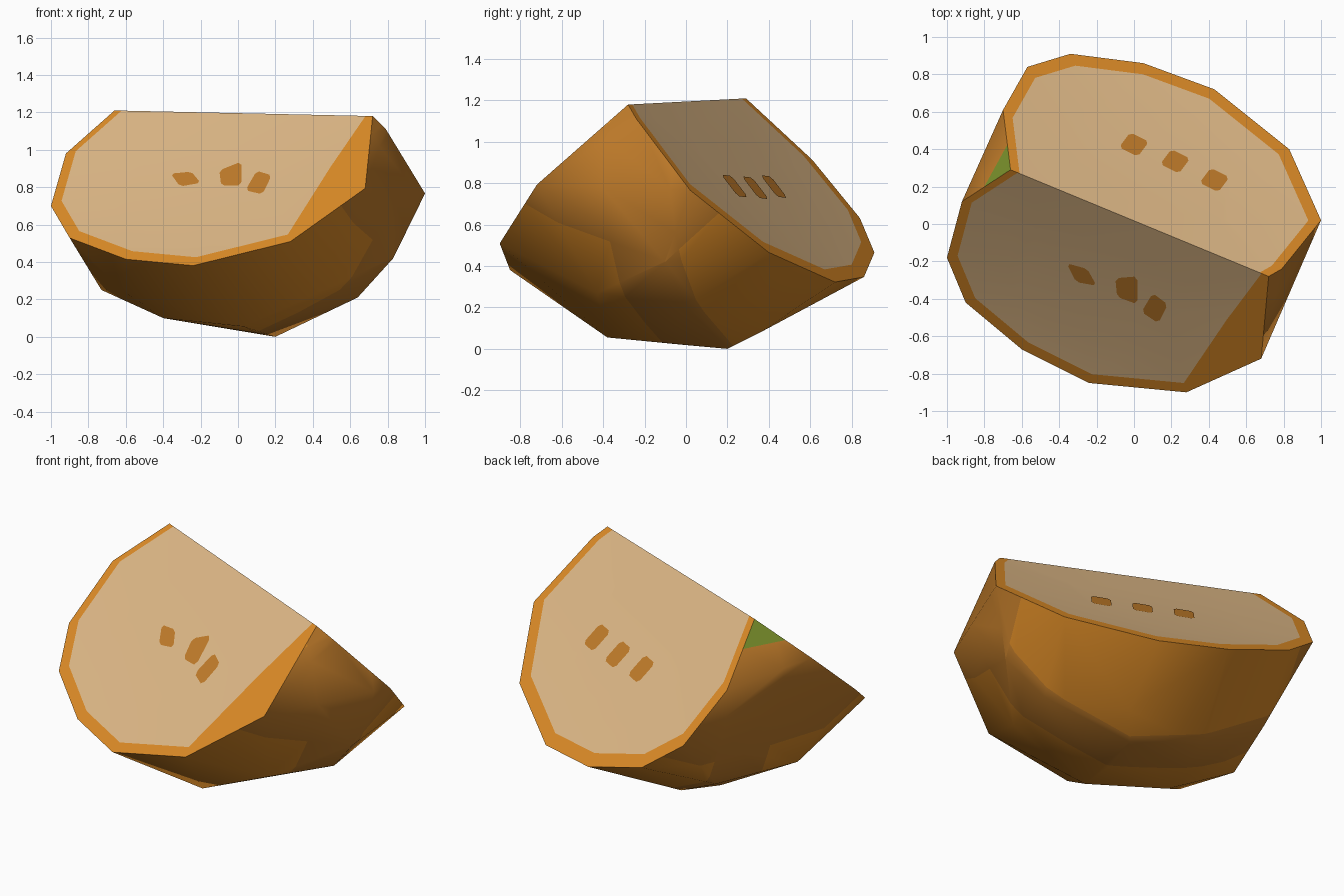
import bpy, bmesh, math
from mathutils import Vector
from mathutils.bvhtree import BVHTree

if "Cube" in bpy.data.objects:
    bpy.data.objects.remove(bpy.data.objects["Cube"])


def material(name, rgb):
    m = bpy.data.materials.new(name)
    m.diffuse_color = (*rgb, 1)
    m.use_nodes = True
    m.node_tree.nodes["Principled BSDF"].inputs["Base Color"].default_value = m.diffuse_color
    return m


BRIGHT = material("bright orange", (0.72, 0.26, 0.02))
SKIN = material("dull orange", (0.53, 0.2, 0.023))
FLESH = material("pale flesh", (0.73, 0.48, 0.24))
GREEN = material("stem green", (0.20, 0.29, 0.025))

# Ridge where the two sloping cut faces meet
LEFT, RIGHT = Vector((-0.66, 0.29, 1.21)), Vector((0.72, -0.28, 1.18))
MID = (LEFT + RIGHT) / 2
ALONG = Vector((RIGHT.x - LEFT.x, RIGHT.y - LEFT.y, 0)).normalized()
BACK = Vector((-ALONG.y, ALONG.x, 0))          # horizontal, square to the ridge
SLOPE = {-1: 0.91, 1: 1.07}                    # front and back cut steepness


def u_of(p):
    return (p - MID).dot(ALONG)


def v_of(p):
    return (p - MID).dot(BACK)


def on_cut(x, y, side):
    p = Vector((x, y, 0))
    p.z = MID.z - 0.02 * u_of(p) - SLOPE[side] * v_of(p) * side
    return p


# Outlines of the cut faces seen from above, from left end to right end
OUTLINE = {
    -1: [(-0.92, 0.12), (-1, -0.18), (-0.9, -0.42), (-0.6, -0.67),
         (-0.24, -0.85), (0.28, -0.9), (0.68, -0.72)],
    1: [(-0.7, 0.61), (-0.57, 0.84), (-0.34, 0.91), (0.05, 0.86),
        (0.43, 0.72), (0.83, 0.4), (1, 0.02), (0.79, -0.24)],
}
RIMS = {s: [LEFT] + [on_cut(x, y, s) for x, y in pts] + [RIGHT]
        for s, pts in OUTLINE.items()}

# Underside points of the rounded skin
UNDER = [(0.2, 0.2, 0), (0.1, -0.02, 0.02), (0.03, -0.38, 0.055), (-0.4, -0.19, 0.1),
         (-0.2, 0.33, 0.07), (-0.4, 0.24, 0.12), (0.33, 0.36, 0.08), (0.64, 0, 0.21),
         (0.5, -0.43, 0.27), (-0.73, -0.02, 0.25), (-0.53, 0.47, 0.25),
         (0.83, -0.1, 0.42), (-0.62, -0.35, 0.25)]


def finish(bm, name, mats, angle=60):
    me = bpy.data.meshes.new(name)
    bm.to_mesh(me)
    bm.free()
    for m in mats:
        me.materials.append(m)
    ob = bpy.data.objects.new(name, me)
    bpy.context.collection.objects.link(ob)
    bpy.ops.object.select_all(action='DESELECT')
    ob.select_set(True)
    bpy.context.view_layer.objects.active = ob
    bpy.ops.object.shade_smooth_by_angle(angle=math.radians(angle))


def face_up(bm):
    bm.normal_update()
    bmesh.ops.reverse_faces(bm, faces=[f for f in bm.faces if f.normal.z < 0])


def slice_at(bm, co, no):
    bmesh.ops.bisect_plane(bm, geom=bm.verts[:] + bm.edges[:] + bm.faces[:],
                           plane_co=co, plane_no=no)


# Skin: hull of rims and underside, with the cut faces left open
bm = bmesh.new()
for p in sorted({tuple(q) for s in RIMS for q in RIMS[s]}) + UNDER:
    bm.verts.new(p)
bmesh.ops.convex_hull(bm, input=bm.verts)
loose = [v for v in bm.verts if not v.link_faces]
bmesh.ops.delete(bm, geom=loose, context='VERTS')
bmesh.ops.recalc_face_normals(bm, faces=bm.faces)


def is_cut(f):
    for s, slope in SLOPE.items():
        n = (BACK * s * slope + ALONG * 0.02 + Vector((0, 0, 1))).normalized()
        if f.normal.dot(n) > 0.999:
            return True
    return False


bmesh.ops.delete(bm, geom=[f for f in bm.faces if is_cut(f)], context='FACES')
# Clean colour borders: cheek patches below each cut, and the green stem scar
PATCH_U, PATCH_FRONT, PATCH_BACK, SCAR_Z = 0.78, -0.08, 0.28, 1.085
for co, no in [(MID + ALONG * PATCH_U, ALONG), (MID - ALONG * PATCH_U, ALONG),
               (MID + BACK * PATCH_BACK, BACK), (MID + BACK * PATCH_FRONT, BACK),
               (Vector((0, 0, SCAR_Z)), Vector((0, 0, 1)))]:
    slice_at(bm, co, no)
for f in bm.faces:
    c = f.calc_center_median()
    if c.z > SCAR_Z and c.x < 0:
        f.material_index = 2
    elif abs(u_of(c)) < PATCH_U and not PATCH_FRONT < v_of(c) < PATCH_BACK:
        f.material_index = 1
finish(bm, "skin", [SKIN, BRIGHT, GREEN])

# Seed mark corners seen from above
MARKS = {
    -1: [[(-0.36, -0.21), (-0.25, -0.24), (-0.2, -0.33), (-0.31, -0.31)],
         [(-0.10, -0.29), (0.02, -0.28), (0.02, -0.43), (-0.09, -0.39)],
         [(0.1, -0.37), (0.18, -0.43), (0.13, -0.53), (0.04, -0.47)]],
    1: [[(x - 0.08, y - 0.01), (x - 0.02, y + 0.07), (x + 0.08, y + 0.02), (x + 0.02, y - 0.06)]
        for x, y in [(0, 0.42), (0.22, 0.33), (0.43, 0.23)]],
}

for side, label in ((-1, "front"), (1, "back")):
    rim = RIMS[side]
    inner = []
    for p in rim:
        k = 0.945 if side < 0 else 0.93
        if side < 0 and p.x > 0.6 and p is not RIGHT:
            k = 0.715                                 # wide margin at front right
        inner.append(MID + (p - MID) * k)

    # Orange border of the cut
    bm = bmesh.new()
    a = [bm.verts.new(p) for p in rim]
    b = [bm.verts.new(p) for p in inner]
    for i in range(len(rim) - 1):
        bm.faces.new((a[i], a[i + 1], b[i + 1], b[i]))
    face_up(bm)
    finish(bm, label + "_rim", [BRIGHT])

    # Pale flesh, very slightly hollow in the middle
    bm = bmesh.new()
    centre = sum(inner, Vector()) / len(inner)
    outer = [bm.verts.new(p) for p in inner]
    ring = [bm.verts.new(centre + (p - centre) * 0.6 - Vector((0, 0, 0.018))) for p in inner]
    for i in range(len(inner)):
        bm.faces.new((outer[i - 1], outer[i], ring[i], ring[i - 1]))
    bm.faces.new(ring)
    bmesh.ops.triangulate(bm, faces=bm.faces)
    face_up(bm)
    tree = BVHTree.FromBMesh(bm)
    finish(bm, label + "_flesh", [FLESH])

    # Seed marks: thin plates with clipped corners laid on the flesh
    bm = bmesh.new()
    for quad in MARKS[side]:
        pts = [Vector((*c, 3)) for c in quad]
        corners = []
        for i, p in enumerate(pts):
            for q in (pts[i - 1], pts[(i + 1) % 4]):
                corners.append(p.lerp(q, 0.15))
        corners.append(sum(pts, Vector()) / 4)
        verts = []
        for p in corners:
            hit = tree.ray_cast(p, Vector((0, 0, -1)))[0] or on_cut(p.x, p.y, side)
            verts.append(bm.verts.new(hit + Vector((0, 0, 0.006))))
        for i in range(8):
            bm.faces.new((verts[i], verts[(i + 1) % 8], verts[8]))
    face_up(bm)
    finish(bm, label + "_seed_marks", [SKIN])
